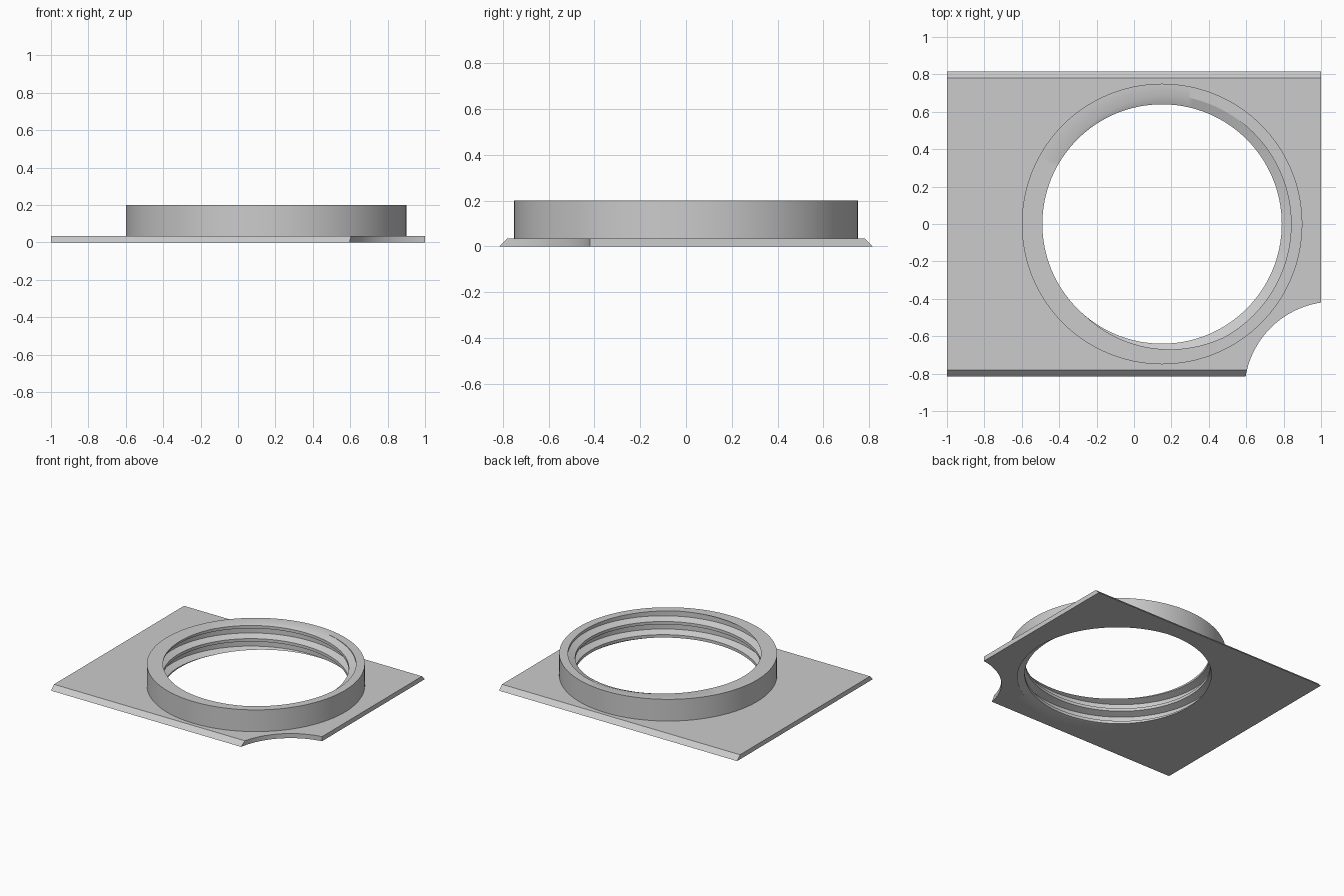
import bpy, bmesh, math

cube = bpy.data.objects.get("Cube")
if cube:
    bpy.data.objects.remove(cube, do_unlink=True)

grey = bpy.data.materials.new("light grey")
grey.use_nodes = True
grey.diffuse_color = (0.6, 0.6, 0.6, 1)
grey.node_tree.nodes["Principled BSDF"].inputs["Base Color"].default_value = (0.6, 0.6, 0.6, 1)

CENTRE_X = 0.15
OUTER, GROOVE, CREST = 0.75, 0.69, 0.64
HEIGHT, PITCH, THICK = 0.2, 0.1, 0.035


def make_object(name, bm):
    bmesh.ops.recalc_face_normals(bm, faces=bm.faces)
    mesh = bpy.data.meshes.new(name)
    bm.to_mesh(mesh)
    bm.free()
    obj = bpy.data.objects.new(name, mesh)
    bpy.context.collection.objects.link(obj)
    mesh.materials.append(grey)
    return obj


def activate(obj):
    bpy.ops.object.select_all(action='DESELECT')
    obj.select_set(True)
    bpy.context.view_layer.objects.active = obj


def cut_cylinder(target, x, y, radius):
    bm = bmesh.new()
    bmesh.ops.create_cone(bm, cap_ends=True, segments=128, radius1=radius,
                          radius2=radius, depth=1)
    cutter = make_object("cutter", bm)
    cutter.location = (x, y, 0)
    cutter.hide_render = True
    bpy.context.view_layer.update()
    activate(target)
    mod = target.modifiers.new("cut", 'BOOLEAN')
    mod.operation, mod.solver, mod.object = 'DIFFERENCE', 'EXACT', cutter
    bpy.ops.object.modifier_apply(modifier=mod.name)
    bpy.data.objects.remove(cutter, do_unlink=True)


# Base plate: dovetail section extruded along x
bm = bmesh.new()
section = [(-0.815, 0), (0.815, 0), (0.78, THICK), (-0.78, THICK)]
face = bm.faces.new([bm.verts.new((-1, y, z)) for y, z in section])
extruded = bmesh.ops.extrude_face_region(bm, geom=[face])
moved = [v for v in extruded["geom"] if isinstance(v, bmesh.types.BMVert)]
bmesh.ops.translate(bm, verts=moved, vec=(2, 0, 0))
plate = make_object("base_plate", bm)

# Ring opening and the scooped corner
cut_cylinder(plate, CENTRE_X, 0, 0.72)
cut_cylinder(plate, 1.07, -0.895, 0.48)

# Thread section: (fraction of the pitch, radius)
THREAD = [(0.17, GROOVE), (0.36, CREST), (0.58, CREST), (0.78, GROOVE)]


def thread_radius(u):
    u = (u - THREAD[0][0]) % 1 + THREAD[0][0]
    points = THREAD + [(1 + THREAD[0][0], GROOVE)]
    for (a, ra), (b, rb) in zip(points, points[1:]):
        if u <= b:
            return ra + (rb - ra) * (u - a) / (b - a)
    return GROOVE


# Threaded ring: the section climbs around the axis, clipped at top and bottom
bm = bmesh.new()
SEGMENTS = 128
columns = []
for i in range(SEGMENTS + 1):
    turn = i / SEGMENTS
    angle = turn * math.tau
    loop = [(OUTER, HEIGHT), (OUTER, 0)]
    for k in range(-3, 4):
        for b, _ in THREAD:
            z = min(max(PITCH * (k + b + turn), 0), HEIGHT)
            loop.append((thread_radius(z / PITCH - turn), z))
    columns.append([bm.verts.new((CENTRE_X + r * math.cos(angle), r * math.sin(angle), z))
                    for r, z in loop])
for c, d in zip(columns, columns[1:]):
    for j in range(len(c)):
        n = (j + 1) % len(c)
        bm.faces.new((c[j], d[j], d[n], c[n]))
bmesh.ops.remove_doubles(bm, verts=bm.verts, dist=0.0002)
ring = make_object("threaded_ring", bm)

for obj in (plate, ring):
    activate(obj)
    bpy.ops.object.shade_smooth_by_angle(angle=math.radians(25))
